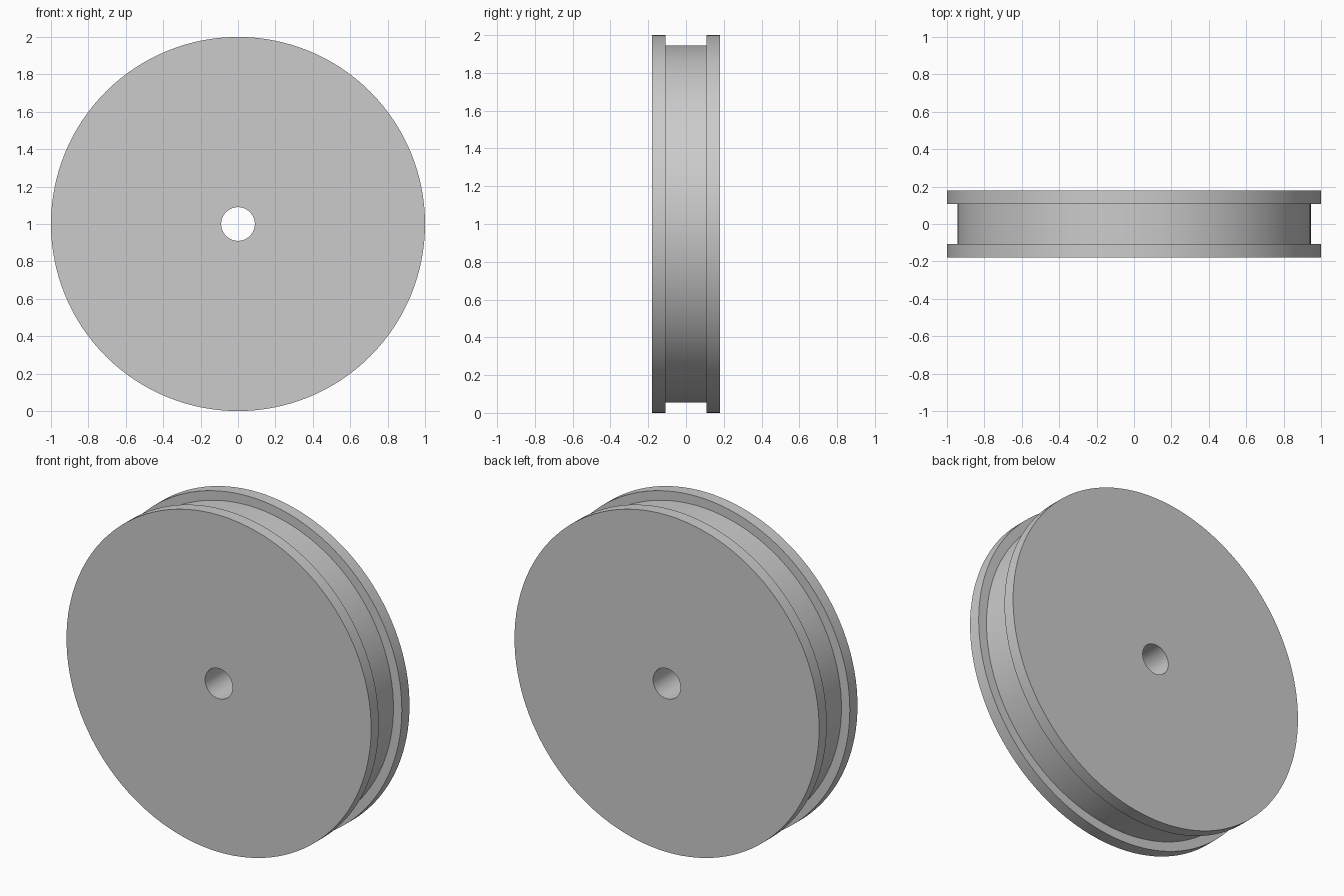
import bpy, bmesh, math
from mathutils import Vector, Matrix

cube = bpy.data.objects.get("Cube")
if cube:
    bpy.data.objects.remove(cube, do_unlink=True)

RIM, GROOVE, BORE = 1.0, 0.945, 0.09
HALF_WIDTH, HALF_GROOVE = 0.18, 0.108
SEGMENTS = 128

# Plain grey material
grey = bpy.data.materials.new("grey")
grey.use_nodes = True
colour = (0.6, 0.6, 0.6, 1)
grey.diffuse_color = colour
grey.node_tree.nodes["Principled BSDF"].inputs["Base Color"].default_value = colour

# Half cross-section as (radius, y), mirrored to close the loop
half = [(BORE, -HALF_WIDTH), (RIM, -HALF_WIDTH),
        (RIM, -HALF_GROOVE), (GROOVE, -HALF_GROOVE)]
section = half + [(r, -y) for r, y in reversed(half)]

# Grooved wheel, turned around the y axis
bm = bmesh.new()
verts = [bm.verts.new((r, y, 0)) for r, y in section]
edges = [bm.edges.new((v, verts[(i + 1) % len(verts)])) for i, v in enumerate(verts)]
bmesh.ops.spin(bm, geom=verts + edges, cent=(0, 0, 0), axis=(0, 1, 0),
               angle=math.tau, steps=SEGMENTS, use_merge=True)
bmesh.ops.remove_doubles(bm, verts=bm.verts[:], dist=0.0001)
bmesh.ops.recalc_face_normals(bm, faces=bm.faces[:])
bmesh.ops.transform(bm, matrix=Matrix.Translation(Vector((0, 0, RIM))), verts=bm.verts[:])

mesh = bpy.data.meshes.new("grooved_wheel")
bm.to_mesh(mesh)
bm.free()
mesh.materials.append(grey)
wheel = bpy.data.objects.new("grooved_wheel", mesh)
bpy.context.collection.objects.link(wheel)

# Smooth round surfaces with crisp rims
bpy.ops.object.select_all(action='DESELECT')
wheel.select_set(True)
bpy.context.view_layer.objects.active = wheel
bpy.ops.object.shade_smooth_by_angle(angle=math.radians(30))
